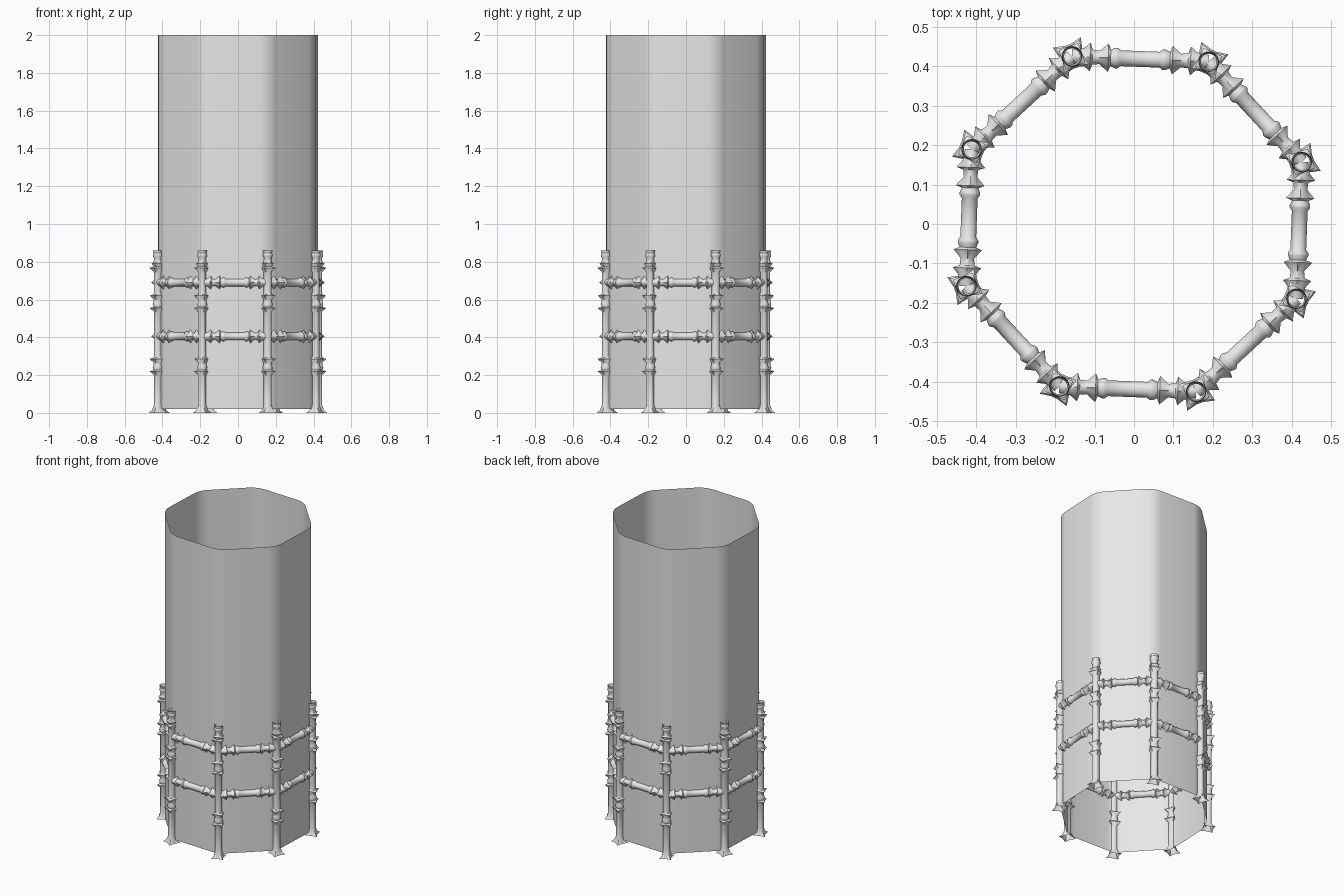
import bpy, bmesh, math
from mathutils import Vector

if "Cube" in bpy.data.objects:
    bpy.data.objects.remove(bpy.data.objects["Cube"], do_unlink=True)

RADIUS = 0.453                      # circle through the posts
START = math.radians(20.3)
STEP = math.tau / 8
SEGMENTS = 24

grey = bpy.data.materials.new("light_grey")
grey.use_nodes = True
GREY = (0.8, 0.8, 0.8, 1)
grey.diffuse_color = GREY
grey.node_tree.nodes["Principled BSDF"].inputs["Base Color"].default_value = GREY


def corner(k, z=0.0):
    a = START + k * STEP
    return Vector((RADIUS * math.cos(a), RADIUS * math.sin(a), z))


def add_object(name, mesh):
    obj = bpy.data.objects.new(name, mesh)
    bpy.context.collection.objects.link(obj)
    return obj


def finish(bm, name, angle):
    """Turn a bmesh into a smooth shaded object."""
    mesh = bpy.data.meshes.new(name)
    bmesh.ops.recalc_face_normals(bm, faces=bm.faces)
    bm.to_mesh(mesh)
    bm.free()
    mesh.materials.append(grey)
    obj = add_object(name, mesh)
    bpy.ops.object.select_all(action='DESELECT')
    obj.select_set(True)
    bpy.context.view_layer.objects.active = obj
    bpy.ops.object.shade_smooth_by_angle(angle=math.radians(angle))
    return obj


def loft(bm, loops):
    """Join successive closed loops of points with quads."""
    rows = [[bm.verts.new(p) for p in loop] for loop in loops]
    for low, high in zip(rows, rows[1:]):
        n = len(low)
        for i in range(n):
            j = (i + 1) % n
            bm.faces.new((low[i], low[j], high[j], high[i]))


def turned(name, rings):
    """Open turned piece; each ring is (height, radius, length of four points)."""
    bm = bmesh.new()
    loops = []
    for z, r, tip in rings:
        loop = []
        for i in range(SEGMENTS):
            a = math.tau * i / SEGMENTS
            d = r + tip * (1 - abs(math.sin(2 * a))) ** 1.5
            loop.append((d * math.cos(a), d * math.sin(a), z))
        loops.append(loop)
    loft(bm, loops)
    return finish(bm, name, 40)


# Open eight-sided wall with softly rounded corners
bm = bmesh.new()
loft(bm, [[corner(k, z) for k in range(8)] for z in (0.02, 2.0)])
uprights = [e for e in bm.edges if abs(e.verts[0].co.z - e.verts[1].co.z) > 1]
bmesh.ops.bevel(bm, geom=uprights, offset=0.05, segments=4, profile=0.5,
                affect='EDGES')
finish(bm, "tall_wall", 40)

# Post: flared foot, pointed collars and cap
collar = [(-0.05, 0.021, 0), (-0.03, 0.027, 0.020), (-0.024, 0.023, 0),
          (-0.012, 0.027, 0), (0, 0.023, 0), (0.015, 0.022, 0),
          (0.036, 0.027, 0.020), (0.042, 0.022, 0), (0.05, 0.021, 0)]
post_rings = [(0, 0.031, 0.022), (0.012, 0.027, 0.008), (0.04, 0.021, 0)]
for centre in (0.25, 0.585):
    post_rings += [(centre + z, r, tip) for z, r, tip in collar]
post_rings += [(0.745, 0.021, 0), (0.768, 0.027, 0.020), (0.774, 0.023, 0),
               (0.79, 0.027, 0.010), (0.796, 0.022, 0), (0.82, 0.020, 0),
               (0.83, 0.026, 0), (0.842, 0.026, 0), (0.846, 0.023, 0),
               (0.86, 0.025, 0)]
post = turned("post_1", post_rings)

# Rail: the same turned ornament mirrored at both ends
length = 2 * RADIUS * math.sin(STEP / 2)
rail_end = [(0.0, 0.017, 0), (0.028, 0.021, 0), (0.046, 0.024, 0.012),
            (0.052, 0.019, 0), (0.07, 0.017, 0), (0.092, 0.024, 0.012),
            (0.098, 0.021, 0), (0.11, 0.026, 0), (0.116, 0.026, 0),
            (0.124, 0.020, 0)]
rail_rings = rail_end + [(length - z, r, tip) for z, r, tip in reversed(rail_end)]
rail = turned("lower_rail_1", rail_rings)

# Place posts and rails around the ring
for k in range(8):
    p = post if k == 0 else add_object(f"post_{k + 1}", post.data)
    p.location = corner(k)
    p.rotation_euler.z = START + k * STEP + math.pi / 4
    chord = corner(k + 1) - corner(k)
    for label, height in (("lower", 0.405), ("upper", 0.69)):
        first = k == 0 and label == "lower"
        r = rail if first else add_object(f"{label}_rail_{k + 1}", rail.data)
        r.location = corner(k, height)
        r.rotation_euler = chord.to_track_quat('Z', 'Y').to_euler()
